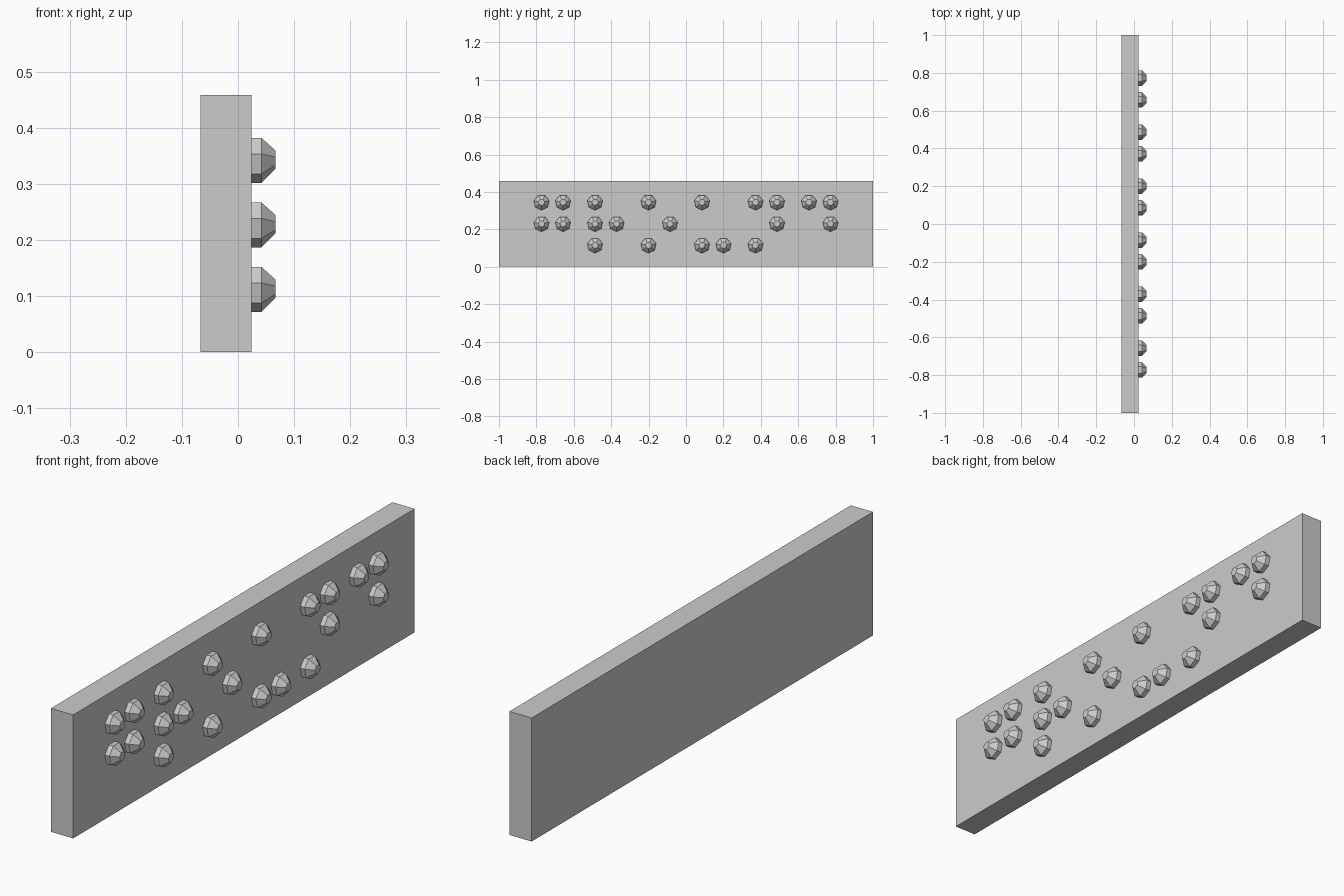
import bpy
import bmesh
from math import sin, cos, tau

cube = bpy.data.objects.get("Cube")
if cube:
    bpy.data.objects.remove(cube, do_unlink=True)

grey = bpy.data.materials.new("plain_grey")
grey.use_nodes = True
colour = (0.6, 0.6, 0.6, 1)
grey.diffuse_color = colour
grey.node_tree.nodes["Principled BSDF"].inputs["Base Color"].default_value = colour

BACK, FACE, HEIGHT = -0.067, 0.024, 0.458
SIDES = 7


def add_object(name, mesh, location=(0, 0, 0)):
    obj = bpy.data.objects.new(name, mesh)
    obj.location = location
    bpy.context.collection.objects.link(obj)
    return obj


# Flat upright plate
bm = bmesh.new()
bmesh.ops.create_cube(bm, size=1)
bmesh.ops.scale(bm, vec=(FACE - BACK, 2, HEIGHT), verts=bm.verts)
plate_mesh = bpy.data.meshes.new("plate")
bm.to_mesh(plate_mesh)
bm.free()
plate_mesh.materials.append(grey)
add_object("plate", plate_mesh, ((BACK + FACE) / 2, 0, HEIGHT / 2))

# Seven-sided stud: straight wall, sloped shoulder, small flat tip
bm = bmesh.new()
rings = []
for x, radius in ((-0.004, 0.042), (0.018, 0.042), (0.043, 0.017)):
    angles = [tau * i / SIDES for i in range(SIDES)]
    rings.append([bm.verts.new((x, radius * sin(a), -radius * cos(a))) for a in angles])
for low, high in zip(rings, rings[1:]):
    for i in range(SIDES):
        j = (i + 1) % SIDES
        bm.faces.new((low[i], low[j], high[j], high[i]))
bm.faces.new(rings[0])
bm.faces.new(rings[-1])
bmesh.ops.recalc_face_normals(bm, faces=bm.faces)
stud_mesh = bpy.data.meshes.new("stud")
bm.to_mesh(stud_mesh)
bm.free()
stud_mesh.materials.append(grey)

# Studs in six cells of two columns, three rows from top to bottom
ROWS = ("###.#.#.####",
        "####.#...#.#",
        "..#.#.###...")
SPACING, PITCH = 0.115, 0.286
for row, marks in enumerate(ROWS):
    for column, mark in enumerate(marks):
        if mark == "#":
            cell, side = divmod(column, 2)
            y = (cell - 2.5) * PITCH + (side - 0.5) * SPACING
            z = HEIGHT / 2 + (1 - row) * SPACING
            add_object(f"stud_row{row + 1}_column{column + 1}", stud_mesh, (FACE, y, z))
